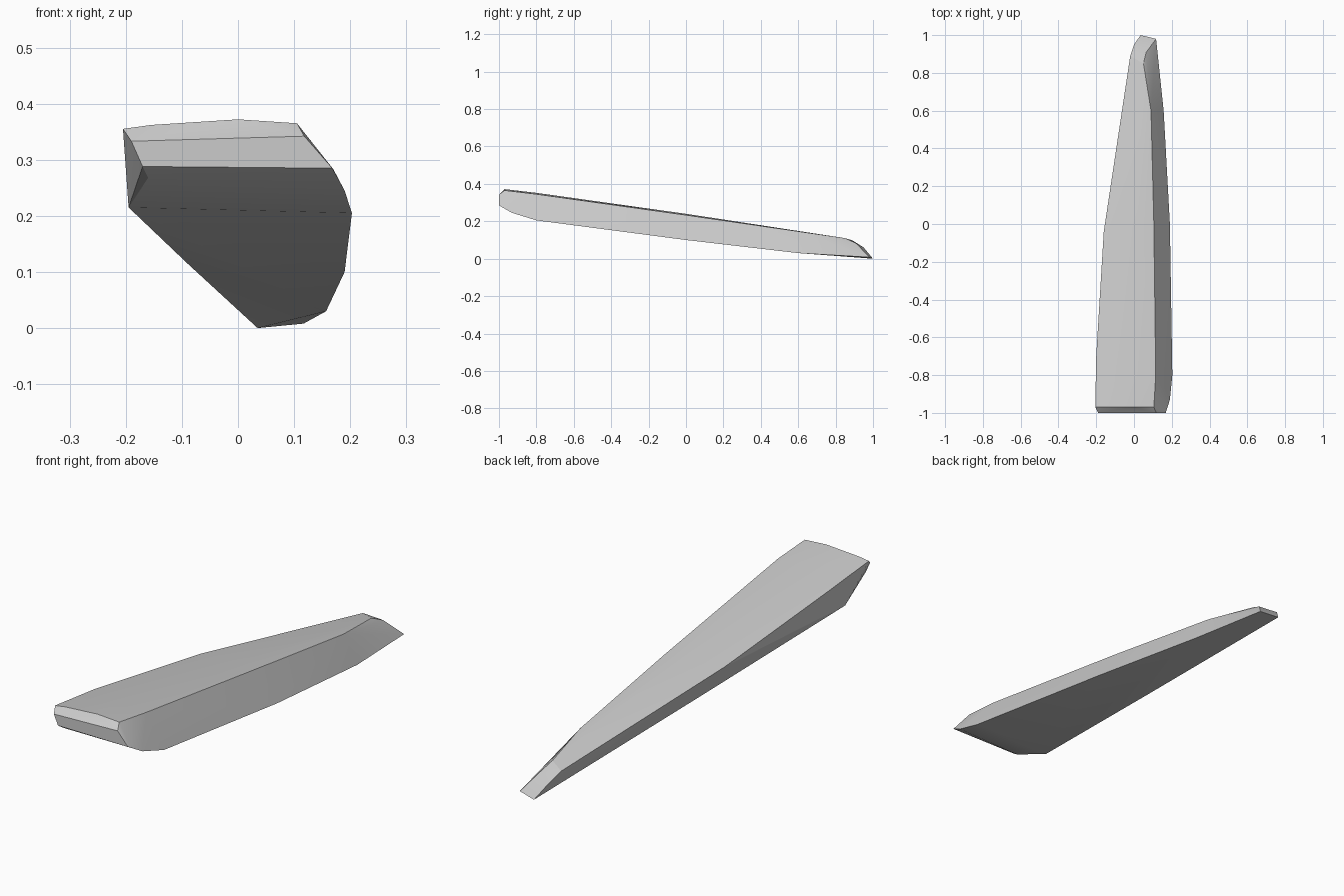
import bpy, bmesh, math

if "Cube" in bpy.data.objects:
    bpy.data.objects.remove(bpy.data.objects["Cube"])

# Long guide edges of the tapered wedge, each running front (-y) to back (+y)
left_top = [(-0.205, -0.97, 0.355), (-0.20, -0.70, 0.326), (-0.16, -0.04, 0.236),
            (-0.02, 0.89, 0.098), (0.0, 0.95, 0.06)]
crown = [(-0.155, -0.97, 0.362), (0.0, -0.97, 0.372), (-0.02, -0.8, 0.352),
         (0.02, 0.0, 0.24), (0.04, 0.6, 0.148)]
right_ridge = [(0.105, -0.97, 0.365), (0.115, -0.8, 0.345), (0.105, 0.0, 0.233),
               (0.09, 0.6, 0.146), (0.05, 0.85, 0.11), (0.065, 0.91, 0.082)]
right_keel = [(0.17, -0.99, 0.283), (0.19, -0.93, 0.245), (0.203, -0.8, 0.205),
              (0.19, 0.0, 0.10), (0.157, 0.6, 0.03), (0.117, 0.98, 0.008)]
left_keel = [(-0.17, -1.0, 0.288), (-0.16, -0.97, 0.268), (-0.195, -0.82, 0.215),
             (-0.09, 0.0, 0.115), (0.035, 1.0, 0.0)]
# Narrow blunt front face
front_edge = [(-0.19, -1.0, 0.333), (0.118, -1.0, 0.342), (0.168, -1.0, 0.285)]

# Wrap the guide edges in one faceted skin
bm = bmesh.new()
for edge in (left_top, crown, right_ridge, right_keel, left_keel, front_edge):
    for co in edge:
        bm.verts.new(co)
res = bmesh.ops.convex_hull(bm, input=bm.verts)
loose = {v for v in bm.verts if not v.link_faces}
bmesh.ops.delete(bm, geom=list(loose), context='VERTS')
bmesh.ops.recalc_face_normals(bm, faces=bm.faces)
mesh = bpy.data.meshes.new("tapered_wedge")
bm.to_mesh(mesh)
bm.free()

# Single grey material
grey = bpy.data.materials.new("light_grey")
grey.diffuse_color = (0.6, 0.6, 0.6, 1)
grey.use_nodes = True
grey.node_tree.nodes["Principled BSDF"].inputs["Base Color"].default_value = grey.diffuse_color
mesh.materials.append(grey)

wedge = bpy.data.objects.new("tapered_wedge", mesh)
bpy.context.collection.objects.link(wedge)
bpy.context.view_layer.objects.active = wedge
wedge.select_set(True)
bpy.ops.object.shade_smooth_by_angle(angle=math.radians(15))
